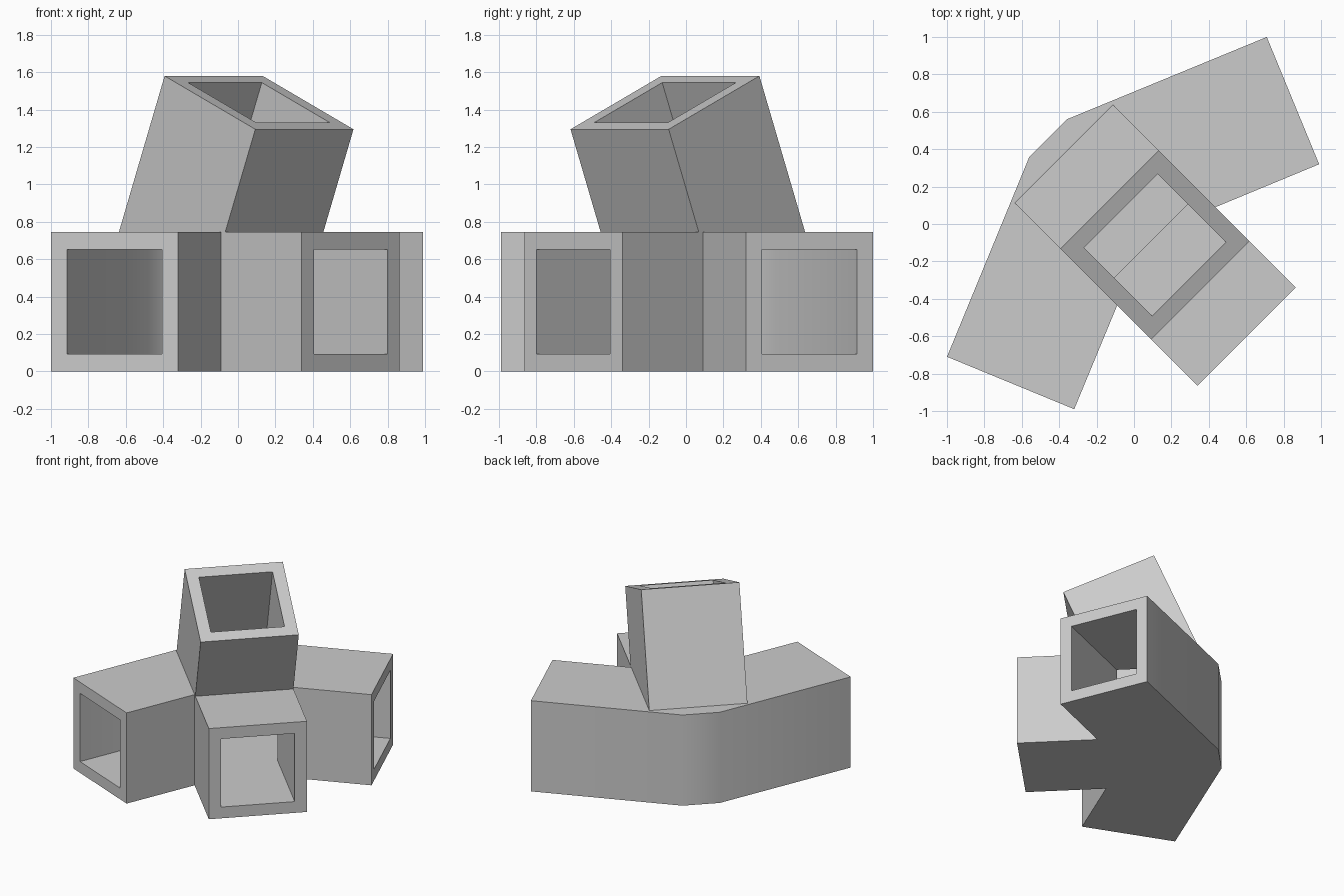
import bpy
import bmesh
from math import sin, cos, tan, radians
from mathutils import Vector

cube = bpy.data.objects.get("Cube")
if cube:
    bpy.data.objects.remove(cube, do_unlink=True)

GREY = (0.6, 0.6, 0.6, 1)
WALL = 0.0925
HEIGHT = 0.745
HALF = 0.371
TILT = radians(22.5)
AXIS = Vector((sin(TILT), cos(TILT)))      # direction of the splayed arms
ACROSS = Vector((-cos(TILT), sin(TILT)))   # across their width


def place(u, v, z):
    """u runs along the diagonal of symmetry, v across it."""
    return Vector(((u + v), (v - u), z * 2 ** 0.5)) / 2 ** 0.5


def prism(name, ring_a, ring_b):
    bm = bmesh.new()
    a = [bm.verts.new(p) for p in ring_a]
    b = [bm.verts.new(p) for p in ring_b]
    bm.faces.new(a)
    bm.faces.new(b)
    for i in range(len(a)):
        j = (i + 1) % len(a)
        bm.faces.new((a[i], a[j], b[j], b[i]))
    bmesh.ops.recalc_face_normals(bm, faces=bm.faces)
    mesh = bpy.data.meshes.new(name)
    bm.to_mesh(mesh)
    bm.free()
    obj = bpy.data.objects.new(name, mesh)
    bpy.context.collection.objects.link(obj)
    return obj


def base_block(name, inset, extend):
    """Three flat arms; inset and extend turn the block into its cavity."""
    move = ACROSS * inset
    out = AXIS * extend
    half = [
        Vector((0.852 + extend, HALF - inset)),
        Vector((0.244 - inset / tan(radians(33.75)), HALF - inset)),
        Vector((0.474, 0.926)) + move + out,
        Vector((-0.205, 1.209)) - move + out,
        Vector((-0.65 + inset, 0.141 - inset * tan(TILT / 2))),
    ]
    outline = half + [Vector((p.x, -p.y)) for p in reversed(half)]
    return prism(name, [place(p.x, p.y, inset) for p in outline],
                 [place(p.x, p.y, HEIGHT - inset) for p in outline])


def leaning_tube(name, inset, extend, foot):
    """Upright arm leaning along the diagonal, cut level at its foot."""
    front = Vector((0.502, 1.295)) + ACROSS * inset + AXIS * extend
    back = Vector((-0.184, 1.58)) - ACROSS * inset + AXIS * extend
    low = [p - AXIS * ((p.y - foot) / AXIS.y) for p in (back, front)]
    profile = [front, back] + low
    side = HALF - inset
    return prism(name, [place(p.x, -side, p.y) for p in profile],
                 [place(p.x, side, p.y) for p in profile])


def combine(target, tool, operation):
    tool.hide_render = True
    mod = target.modifiers.new(operation.title(), 'BOOLEAN')
    mod.operation = operation
    mod.solver = 'EXACT'
    mod.object = tool
    bpy.context.view_layer.objects.active = target
    bpy.ops.object.modifier_apply(modifier=mod.name)
    bpy.data.objects.remove(tool, do_unlink=True)


# Outer shell
connector = base_block("pipe_connector", 0, 0)
combine(connector, leaning_tube("upright_arm", 0, 0, 0.70), 'UNION')

# Connected hollow, open at the four arm ends
cavity = base_block("arm_cavity", WALL, 0.1)
combine(cavity, leaning_tube("upright_cavity", WALL, 0.1, 0.635), 'UNION')
combine(connector, cavity, 'DIFFERENCE')

# Material and shading
mat = bpy.data.materials.new("plain grey")
mat.use_nodes = True
mat.diffuse_color = GREY
mat.node_tree.nodes["Principled BSDF"].inputs["Base Color"].default_value = GREY
connector.data.materials.clear()
connector.data.materials.append(mat)
for poly in connector.data.polygons:
    poly.material_index = 0

bpy.ops.object.select_all(action='DESELECT')
connector.select_set(True)
bpy.context.view_layer.objects.active = connector
bpy.ops.object.shade_smooth_by_angle(angle=radians(30))
